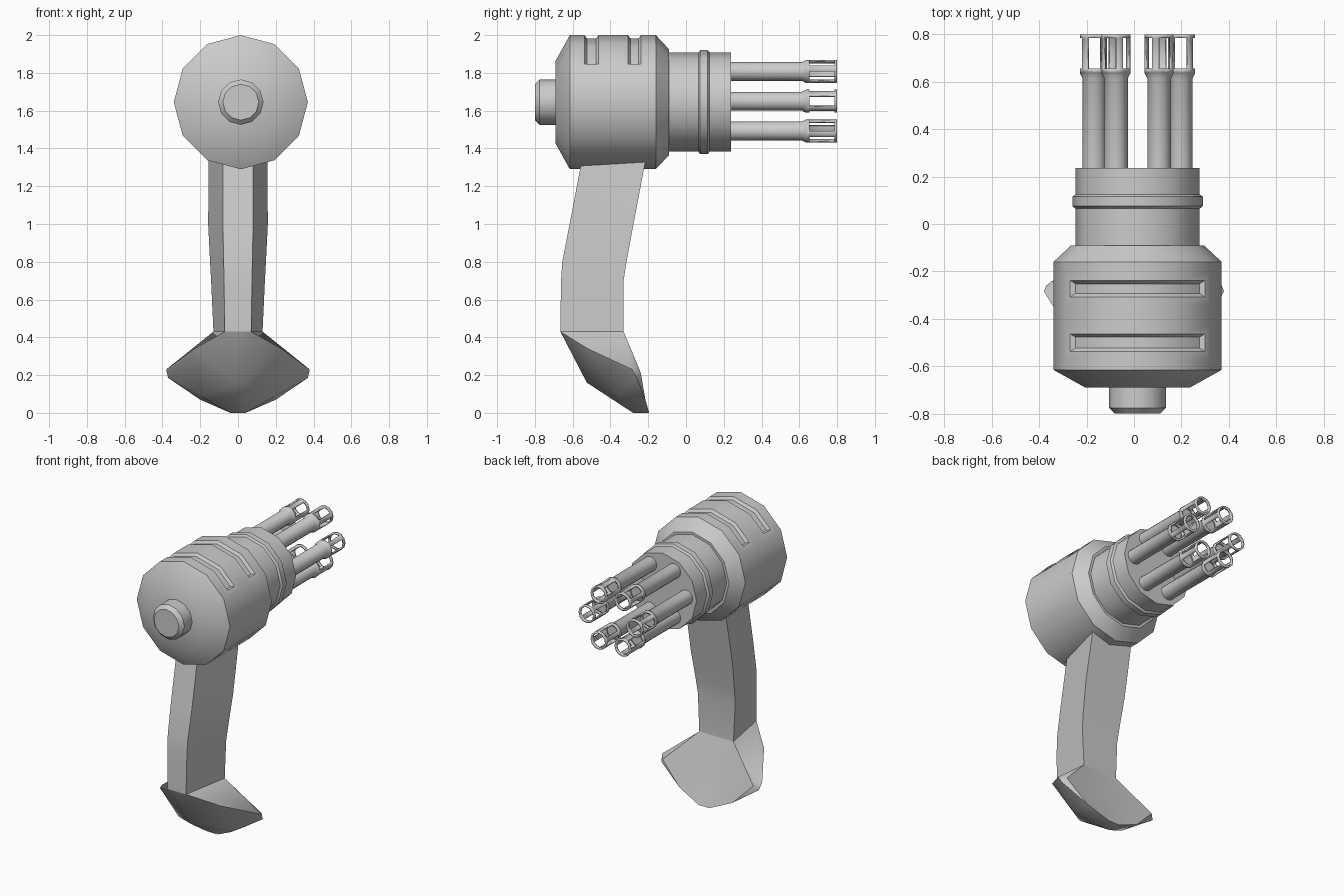
import bpy, bmesh
from math import sin, cos, pi

if "Cube" in bpy.data.objects:
    bpy.data.objects.remove(bpy.data.objects["Cube"])

CX, CZ, N = 0.015, 1.645, 12      # gun axis and side count


def finish(name, bm, angle=35):
    bmesh.ops.recalc_face_normals(bm, faces=bm.faces)
    me = bpy.data.meshes.new(name)
    bm.to_mesh(me)
    bm.free()
    ob = bpy.data.objects.new(name, me)
    bpy.context.collection.objects.link(ob)
    bpy.ops.object.select_all(action='DESELECT')
    ob.select_set(True)
    bpy.context.view_layer.objects.active = ob
    bpy.ops.object.shade_smooth_by_angle(angle=angle * pi / 180)
    return ob


def lathe(profile, x=CX, z=CZ, caps=True, phase=0.0):
    """Spin (radius, y) points around an axis along y."""
    bm = bmesh.new()
    rings = [[bm.verts.new((x + r * cos(2 * pi * i / N + phase), y,
                            z + r * sin(2 * pi * i / N + phase)))
              for i in range(N)] for r, y in profile]
    for a, b in zip(rings, rings[1:]):
        for i in range(N):
            j = (i + 1) % N
            bm.faces.new((a[i], a[j], b[j], b[i]))
    if caps:
        bm.faces.new(rings[0])
        bm.faces.new(rings[-1])
    bmesh.ops.recalc_face_normals(bm, faces=bm.faces)
    return bm


# Main housing with two grooves pressed into the upper four facets
body = lathe([(.22, -.69), (.355, -.615), (.355, -.57), (.355, -.43),
              (.355, -.34), (.355, -.205), (.355, -.16), (.28, -.09)])
for y in (-.50, -.2725):
    def band():
        return [f for f in body.faces
                if abs(f.calc_center_median().y - y) < .01
                and f.calc_center_median().z > CZ + .2]
    faces = band()
    bmesh.ops.inset_region(body, faces=faces, thickness=.033, use_even_offset=True)
    bmesh.ops.inset_region(body, faces=faces, thickness=.014, depth=-.018,
                           use_even_offset=True)
finish("housing", body)

# Rear knob and front collar with raised ring
finish("rear_knob", lathe([(.095, -.8), (.12, -.775), (.12, -.68)]))
finish("collar", lathe([(.262, -.1), (.262, .065), (.275, .075), (.275, .115),
                        (.262, .125), (.262, .237)]))

# Six barrels with hollow slotted muzzles
for k in range(6):
    a = k * pi / 3
    bx, bz = CX + .182 * cos(a), CZ + .005 + .182 * sin(a)
    finish(f"barrel_{k + 1}", lathe([(.05, .2), (.05, .615), (.061, .635)], bx, bz))
    m = lathe([(.061, .635), (.061, .655), (.061, .785), (.061, .8)],
              bx, bz, caps=False, phase=a)
    m.faces.ensure_lookup_table()
    slots = [m.faces[N + i] for i in range(N) if i % 3 != 1]
    bmesh.ops.delete(m, geom=slots, context='FACES')
    ob = finish(f"muzzle_{k + 1}", m)
    s = ob.modifiers.new("wall", 'SOLIDIFY')
    s.thickness, s.offset = .012, -1

# Curved grip post: (z back, y back, z front, y front, half width back, front)
bm = bmesh.new()
rings = []
for zb, yb, zf, yf, wb, wf in [(.43, -.665, .43, -.33, .07, .13),
                               (.69, -.662, .69, -.332, .074, .142),
                               (.80, -.655, .80, -.315, .076, .148),
                               (1.0, -.616, 1.0, -.278, .08, .158),
                               (1.40, -.54, 1.40, -.202, .08, .155)]:
    rings.append([bm.verts.new(c) for c in
                  ((-wb, yb, zb), (wb, yb, zb), (wf, yf, zf), (-wf, yf, zf))])
for a, b in zip(rings, rings[1:]):
    for i in range(4):
        bm.faces.new((a[i], a[(i + 1) % 4], b[(i + 1) % 4], b[i]))
bm.faces.new(rings[-1])
finish("grip_post", bm)

# Winged foot, one half mirrored
pts = [(0, -.665, .43), (.07, -.665, .43), (.13, -.33, .43), (0, -.33, .43),
       (.23, -.52, .34), (.38, -.285, .23), (.345, -.24, .215), (0, -.525, .16),
       (.2, -.36, .09), (0, -.28, 0), (.04, -.28, 0), (.04, -.195, 0),
       (0, -.195, 0), (.2, -.215, .07), (.37, -.26, .185), (0, -.27, .21)]
quads = [(0, 1, 7), (1, 4, 7), (4, 8, 7), (4, 5, 14, 8), (7, 8, 10, 9),
         (8, 14, 13), (8, 13, 11, 10), (10, 11, 12, 9), (14, 5, 6), (14, 6, 13),
         (6, 15, 13), (15, 12, 11, 13), (3, 15, 6, 2), (2, 6, 5), (1, 2, 5, 4)]
bm = bmesh.new()
vs = [bm.verts.new(p) for p in pts]
for q in quads:
    bm.faces.new([vs[i] for i in q])
foot = finish("foot", bm, 40)
foot.modifiers.new("mirror", 'MIRROR')
